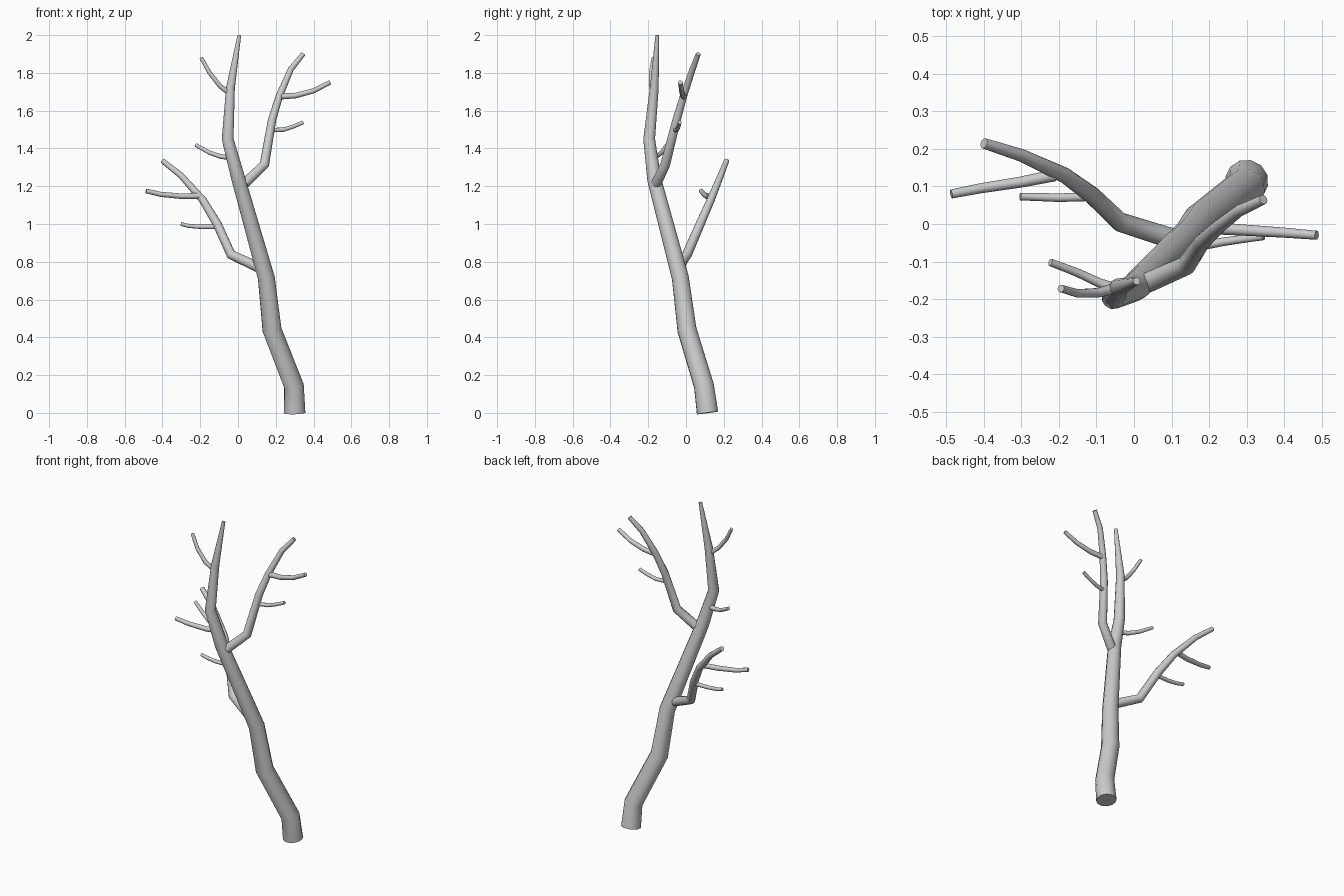
import bpy


def tube(name, points, radii):
    """Tapered round limb through a few points."""
    cu = bpy.data.curves.new(name, 'CURVE')
    cu.dimensions = '3D'
    cu.bevel_depth = 1.0
    cu.bevel_resolution = 4
    cu.use_fill_caps = True
    sp = cu.splines.new('POLY')
    sp.points.add(len(points) - 1)
    for p, co, r in zip(sp.points, points, radii):
        p.co = (*co, 1)
        p.radius = r
    sp.use_smooth = True
    ob = bpy.data.objects.new(name, cu)
    bpy.context.collection.objects.link(ob)
    bpy.ops.object.select_all(action='DESELECT')
    ob.select_set(True)
    bpy.context.view_layer.objects.active = ob
    bpy.ops.object.convert(target='MESH')
    bpy.ops.object.shade_smooth_by_angle(angle=0.9)


def twig(name, points, r0=0.014, r1=0.010):
    n = len(points) - 1
    tube(name, points, [r0 + (r1 - r0) * i / n for i in range(n + 1)])


# Leaning trunk
tube("trunk",
     [(0.30, 0.114, 0), (0.296, 0.095, 0.143), (0.18, 0.005, 0.44),
      (0.15, -0.03, 0.715), (0.003, -0.168, 1.235), (-0.055, -0.195, 1.45),
      (-0.04, -0.168, 1.72), (0.007, -0.152, 2.0)],
     [0.058, 0.054, 0.052, 0.046, 0.038, 0.032, 0.024, 0.010])

# Two main branches
tube("left_branch",
     [(0.12, -0.045, 0.765), (-0.037, 0.005, 0.838), (-0.11, 0.075, 1.0),
      (-0.185, 0.13, 1.125), (-0.30, 0.183, 1.255), (-0.40, 0.215, 1.335)],
     [0.028, 0.026, 0.024, 0.021, 0.017, 0.014])
tube("right_branch",
     [(0.035, -0.157, 1.215), (0.14, -0.11, 1.315), (0.18, -0.05, 1.55),
      (0.22, -0.012, 1.68), (0.28, 0.035, 1.82), (0.345, 0.065, 1.9)],
     [0.027, 0.026, 0.022, 0.019, 0.016, 0.013])

# Twigs
twig("left_twig_upper", [(-0.21, 0.13, 1.148), (-0.30, 0.112, 1.147),
                         (-0.41, 0.095, 1.157), (-0.487, 0.08, 1.175)], 0.016, 0.012)
twig("left_twig_lower", [(-0.12, 0.073, 0.985), (-0.20, 0.07, 0.985),
                         (-0.26, 0.072, 0.99), (-0.303, 0.073, 1.0)], 0.012, 0.010)
twig("right_twig_upper", [(0.225, -0.012, 1.675), (0.305, -0.017, 1.68),
                          (0.40, -0.023, 1.705), (0.487, -0.03, 1.75)], 0.016, 0.012)
twig("right_twig_lower", [(0.18, -0.058, 1.497), (0.24, -0.047, 1.499),
                          (0.29, -0.04, 1.515), (0.345, -0.033, 1.538)], 0.012, 0.010)
twig("top_twig", [(-0.045, -0.17, 1.692), (-0.095, -0.183, 1.73),
                  (-0.15, -0.185, 1.80), (-0.195, -0.172, 1.88)])
twig("trunk_twig", [(-0.04, -0.175, 1.353), (-0.09, -0.158, 1.357),
                    (-0.15, -0.13, 1.377), (-0.223, -0.102, 1.418)])
